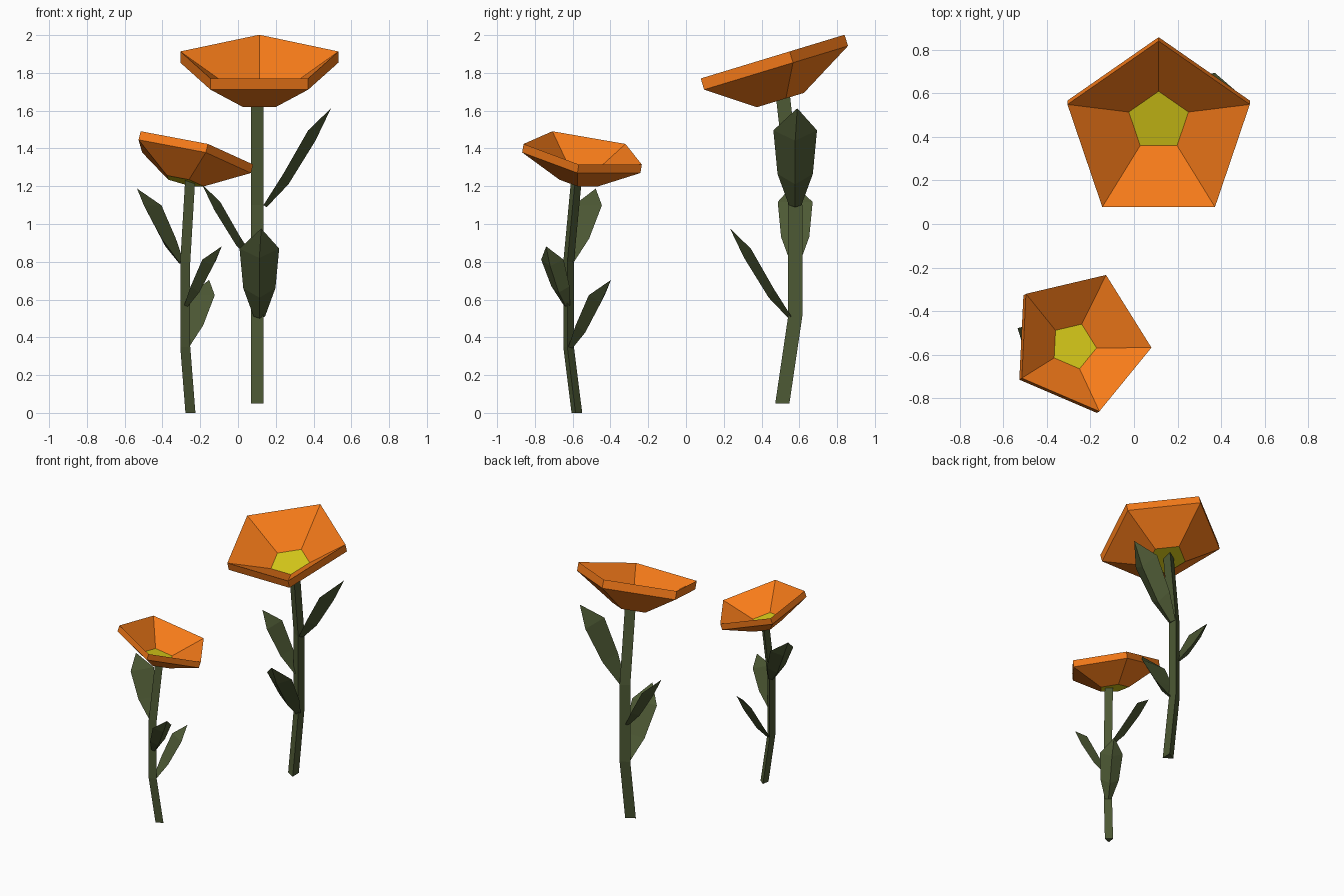
import bpy, bmesh
from math import sin, cos, radians
from mathutils import Matrix, Vector

if "Cube" in bpy.data.objects:
    bpy.data.objects.remove(bpy.data.objects["Cube"])


def material(name, rgb):
    m = bpy.data.materials.new(name)
    m.diffuse_color = (*rgb, 1)
    m.use_nodes = True
    m.node_tree.nodes["Principled BSDF"].inputs["Base Color"].default_value = m.diffuse_color
    return m


GREEN = material("leaf_green", (0.075, 0.1, 0.035))
ORANGE = material("petal_orange", (0.93, 0.2, 0.01))
YELLOW = material("center_yellow", (0.7, 0.6, 0.01))


def loft(name, rings, matrix, mats, cap_mat=0, tip=None):
    """Skin closed rings; close the end with a cap or a pointed tip."""
    bm = bmesh.new()
    loops = [[bm.verts.new(p) for p in ring] for ring in rings]
    n = len(loops[0])
    for a, b in zip(loops, loops[1:]):
        for i in range(n):
            j = (i + 1) % n
            bm.faces.new((a[i], a[j], b[j], b[i]))
    bm.faces.new(loops[0][::-1]).material_index = cap_mat
    if tip:
        t = bm.verts.new(tip)
        for i in range(n):
            bm.faces.new((loops[-1][i], loops[-1][(i + 1) % n], t))
    else:
        bm.faces.new(loops[-1]).material_index = cap_mat
    bmesh.ops.recalc_face_normals(bm, faces=bm.faces)
    me = bpy.data.meshes.new(name)
    bm.to_mesh(me)
    bm.free()
    ob = bpy.data.objects.new(name, me)
    for m in mats:
        me.materials.append(m)
    ob.matrix_world = matrix
    bpy.context.collection.objects.link(ob)


def polygon(n, r, center, start):
    c = Vector(center)
    angles = [radians(start + 360 * i / n) for i in range(n)]
    return [c + Vector((r * cos(a), r * sin(a), 0)) for a in angles]


def flower(name, base, scale, turn, stem_turn, head_at, head_turn):
    place = Matrix.Translation(base) @ Matrix.Rotation(radians(turn), 4, 'Z') @ Matrix.Scale(scale, 4)

    # bent three-sided stem
    path = [(0, 0, 0), (0, .068, .46), (0, .068, .75), (0, .068, 1.05), (0, .003, 1.63)]
    loft(name + "_stem", [polygon(3, .0433, p, 180 + stem_turn - turn) for p in path], place, [GREEN])

    # keeled leaves: height, direction, size
    for k, (z, ang, s) in enumerate([(.46, -90, 1), (.75, 180, .88), (1.05, 0, 1.1)]):
        # edge (reach, rise, half width) and keel (reach, rise)
        sections = [((.02, .0, .03), (.035, -.01)),
                    ((.115, .15, .085), (.14, .10)),
                    ((.235, .36, .105), (.27, .31))]
        rings = [[(e[0], -e[2], e[1]), (q[0], 0, q[1]), (e[0], e[2], e[1])] for e, q in sections]
        leaf = Matrix.Translation((0, .068, z)) @ Matrix.Rotation(radians(ang), 4, 'Z') @ Matrix.Scale(s, 4)
        loft(f"{name}_leaf_{k + 1}", rings, place @ leaf, [GREEN], tip=(.345, .01, .466))

    # five-sided tilted cup with yellow floor and underside
    head = (Matrix.Translation(head_at) @ Matrix.Rotation(radians(head_turn), 4, 'Z')
            @ Matrix.Rotation(radians(16.9), 4, 'X') @ Matrix.Scale(scale, 4))
    profile = [(.144, 0), (.44, .17), (.44, .232), (.144, .05)]
    loft(name + "_head", [polygon(5, r, (0, 0, z), 90) for r, z in profile], head,
         [ORANGE, YELLOW], cap_mat=1)


flower("tall_flower", (.113, .51, .05), 1, 0, 0, (.113, .486, 1.652), 0)
flower("short_flower", (-.258, -.58, 0), .76, 148, 172, (-.287, -.565, 1.225), 122)
